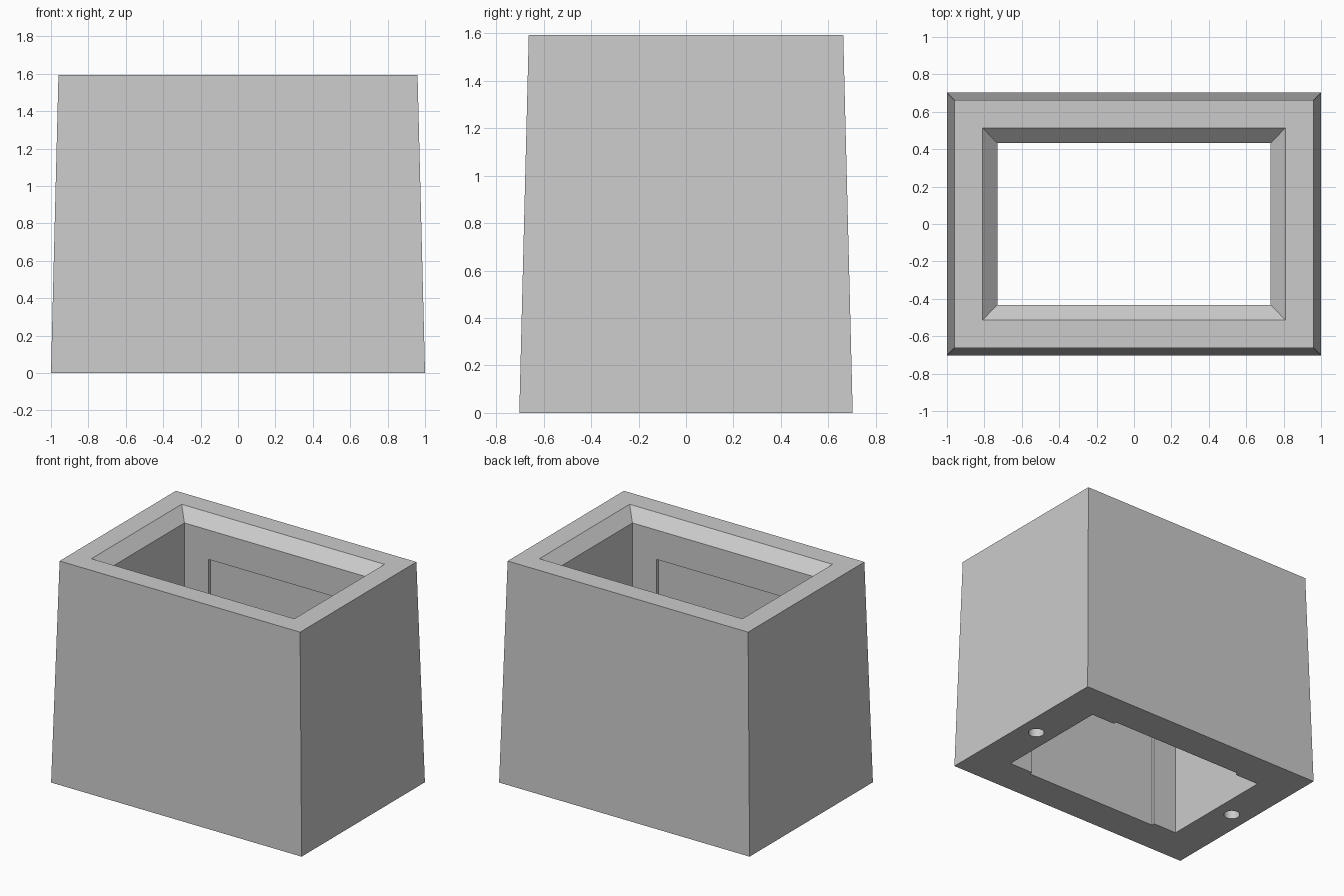
import bpy
import bmesh

cube = bpy.data.objects.get("Cube")
if cube:
    bpy.data.objects.remove(cube, do_unlink=True)

HEIGHT = 1.594
CHAMFER = 0.082
HOLE_X, HOLE_RADIUS, HOLE_DEPTH = 0.865, 0.054, 0.4

grey = bpy.data.materials.new("light grey")
grey.use_nodes = True
grey.diffuse_color = (0.6, 0.6, 0.6, 1)
grey.node_tree.nodes["Principled BSDF"].inputs["Base Color"].default_value = (0.6, 0.6, 0.6, 1)


def new_object(name, bm):
    bmesh.ops.recalc_face_normals(bm, faces=bm.faces)
    mesh = bpy.data.meshes.new(name)
    bm.to_mesh(mesh)
    bm.free()
    mesh.materials.append(grey)
    obj = bpy.data.objects.new(name, mesh)
    bpy.context.collection.objects.link(obj)
    return obj


def rectangle(bm, x, y, z):
    return [bm.verts.new((sx * x, sy * y, z))
            for sx, sy in ((-1, -1), (1, -1), (1, 1), (-1, 1))]


# Tapered sleeve: outer wall, flat rim, chamfered mouth and straight bore
bm = bmesh.new()
rings = [rectangle(bm, *size) for size in (
    (1.0, 0.703, 0),
    (0.96, 0.663, HEIGHT),
    (0.81, 0.514, HEIGHT),
    (0.73, 0.432, HEIGHT - CHAMFER),
    (0.73, 0.432, 0),
)]
for a, b in zip(rings, rings[1:] + rings[:1]):
    for i in range(4):
        j = (i + 1) % 4
        bm.faces.new((a[i], a[j], b[j], b[i]))
body = new_object("tapered_sleeve", bm)

# Shallow recesses in the front and back inner walls, open at the bottom
bm = bmesh.new()
low = rectangle(bm, 0.54, 0.455, -0.1)
high = rectangle(bm, 0.54, 0.455, 1.3)
bm.faces.new(low)
bm.faces.new(high)
for i in range(4):
    j = (i + 1) % 4
    bm.faces.new((low[i], low[j], high[j], high[i]))
cutters = [new_object("recess_cutter", bm)]

# Blind screw holes in the underside
for side in (-1, 1):
    bm = bmesh.new()
    bmesh.ops.create_cone(bm, cap_ends=True, segments=32, radius1=HOLE_RADIUS,
                          radius2=HOLE_RADIUS, depth=2 * HOLE_DEPTH)
    bmesh.ops.translate(bm, verts=bm.verts, vec=(side * HOLE_X, 0, 0))
    cutters.append(new_object("screw_hole_cutter", bm))

# Cut the details and discard the cutters
bpy.ops.object.select_all(action="DESELECT")
body.select_set(True)
bpy.context.view_layer.objects.active = body
for cutter in cutters:
    cutter.hide_render = True
    cut = body.modifiers.new("cut", "BOOLEAN")
    cut.operation = "DIFFERENCE"
    cut.solver = "EXACT"
    cut.object = cutter
    bpy.ops.object.modifier_apply(modifier=cut.name)
    bpy.data.objects.remove(cutter, do_unlink=True)

bpy.ops.object.shade_smooth_by_angle()
